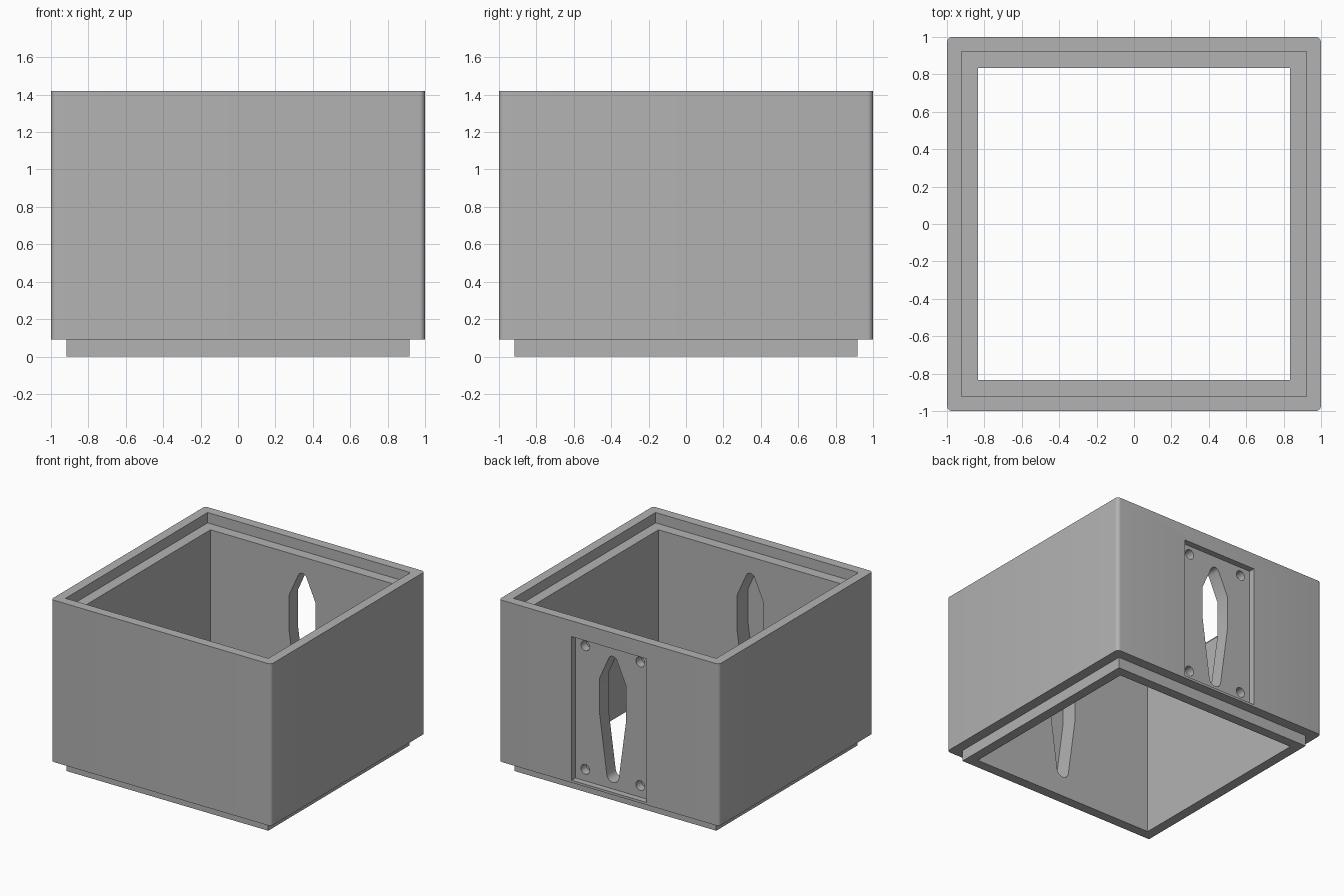
import bpy, bmesh
from math import sin, cos, radians
from mathutils import Vector

cube = bpy.data.objects.get("Cube")
if cube:
    bpy.data.objects.remove(cube, do_unlink=True)

grey = bpy.data.materials.new("plain_grey")
grey.use_nodes = True
grey.diffuse_color = (0.45, 0.45, 0.45, 1)
grey.node_tree.nodes["Principled BSDF"].inputs["Base Color"].default_value = grey.diffuse_color


def arc(cx, cy, r, start, end, steps):
    angles = [radians(start + (end - start) * i / steps) for i in range(steps + 1)]
    return [(cx + r * cos(a), cy + r * sin(a)) for a in angles]


def rectangle(half_w, low, high):
    return [(half_w, low), (half_w, high), (-half_w, high), (-half_w, low)]


def rounded_square(half, r):
    c = half - r
    corners = [(c, c), (-c, c), (-c, -c), (c, -c)]
    return [p for i, (x, y) in enumerate(corners)
            for p in arc(x, y, r, 90 * i, 90 * i + 90, 6)]


def prism(name, outline, start, end, along="z"):
    """Extrude a flat outline along z, or an x-z outline along y."""
    def place(u, v, w):
        return Vector((u, v, w)) if along == "z" else Vector((u, w, v))
    bm = bmesh.new()
    face = bm.faces.new([bm.verts.new(place(u, v, start)) for u, v in outline])
    top = bmesh.ops.extrude_face_region(bm, geom=[face])["geom"]
    moved = [g for g in top if isinstance(g, bmesh.types.BMVert)]
    bmesh.ops.translate(bm, verts=moved, vec=place(0, 0, end - start))
    bmesh.ops.recalc_face_normals(bm, faces=bm.faces)
    mesh = bpy.data.meshes.new(name)
    bm.to_mesh(mesh)
    bm.free()
    mesh.materials.append(grey)
    obj = bpy.data.objects.new(name, mesh)
    bpy.context.collection.objects.link(obj)
    return obj


def combine(target, tool, operation):
    mod = target.modifiers.new(operation.lower(), "BOOLEAN")
    mod.operation = operation
    mod.solver = "EXACT"
    mod.object = tool
    bpy.context.view_layer.objects.active = target
    bpy.ops.object.modifier_apply(modifier=mod.name)
    bpy.data.objects.remove(tool, do_unlink=True)


# Outer shell with the stacking lip below
height = 1.42
body = prism("box_body", rounded_square(1, 0.03), 0.09, height)
combine(body, prism("bottom_lip", rectangle(0.917, -0.917, 0.917), 0, 0.3), "UNION")

# Open interior and the stepped rebate at the top
combine(body, prism("cavity", rectangle(0.835, -0.835, 0.835), -0.2, 1.6), "DIFFERENCE")
combine(body, prism("top_rebate", rectangle(0.922, -0.922, 0.922), height - 0.085, 1.6), "DIFFERENCE")

# Shallow mounting panel in the back wall
panel_y = 0.95
combine(body, prism("panel_recess", rectangle(0.34, 0.11, 1.29), panel_y, 1.2, "y"), "DIFFERENCE")

# Tapered slot: open through the back wall, blind inside the front wall
slot = (arc(0, 1.16, 0.04, 25, 155, 8) + [(-0.122, 0.985), (-0.122, 0.71)]
        + arc(0, 0.22, 0.055, 187, 353, 10) + [(0.122, 0.71), (0.122, 0.985)])
combine(body, prism("back_slot", slot, 0.7, 1.2, "y"), "DIFFERENCE")
combine(body, prism("front_slot", slot, -0.98, -0.7, "y"), "DIFFERENCE")

# Four blind screw holes
for x in (-0.25, 0.25):
    for z in (0.205, 1.22):
        hole = arc(x, z, 0.04, 0, 345, 23)
        combine(body, prism("screw_hole", hole, panel_y - 0.07, 1.1, "y"), "DIFFERENCE")

# Smooth the rounded corners, keep the edges sharp
bpy.ops.object.select_all(action="DESELECT")
body.select_set(True)
bpy.context.view_layer.objects.active = body
bpy.ops.object.shade_smooth_by_angle(angle=radians(30))
